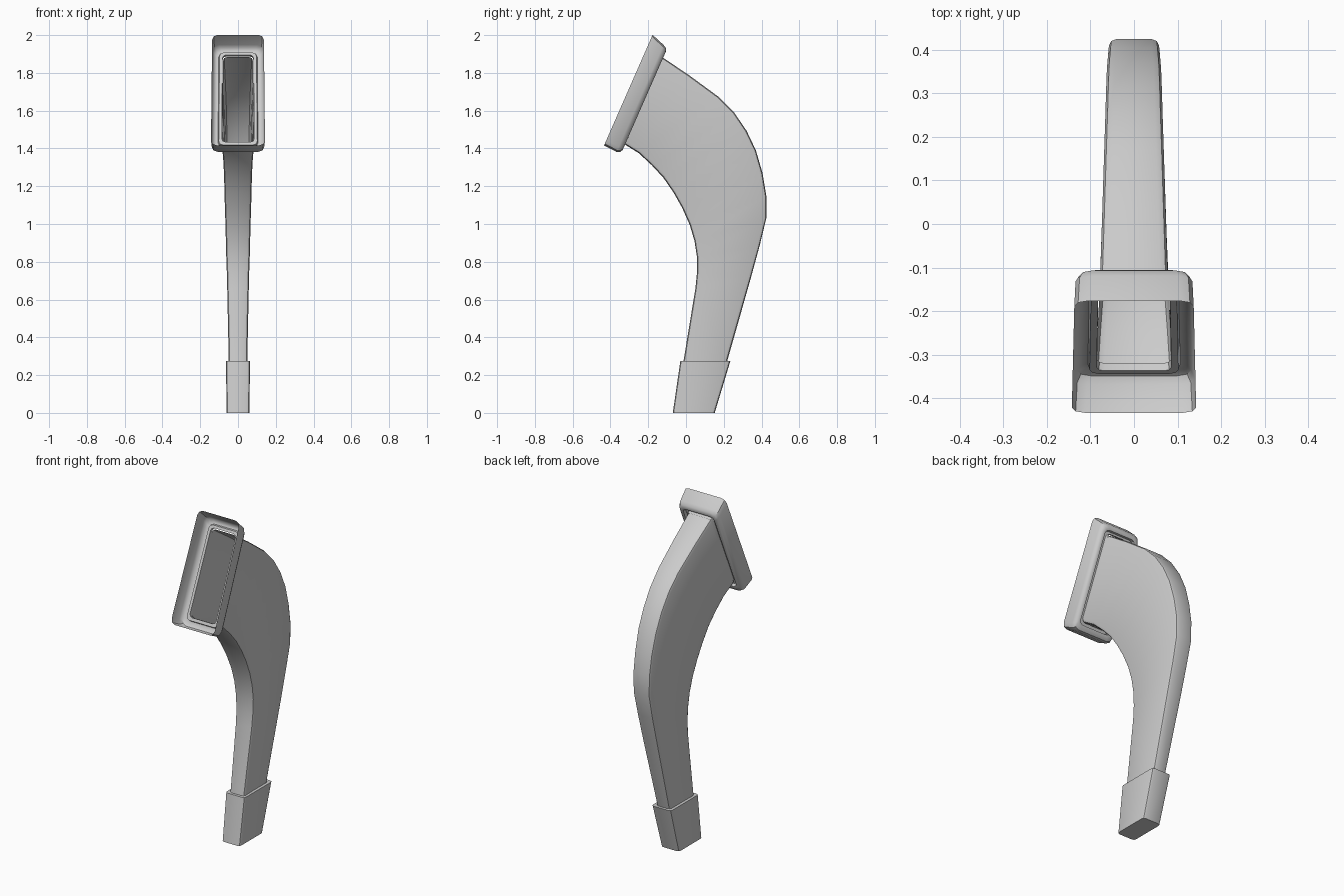
import bpy, bmesh, math
from mathutils import Vector

if "Cube" in bpy.data.objects:
    bpy.data.objects.remove(bpy.data.objects["Cube"])


def section(f, b, wf, wb, c, steps=2):
    """Rounded rectangle spanning from point f to point b (y, z), half widths wf / wb."""
    f, b = Vector(f), Vector(b)
    length = (b - f).length
    d = (b - f) / length
    pts = []
    corners = [(1, 0, 0), (1, 1, 90), (-1, 1, 180), (-1, 0, 270)]
    for sx, end, start in corners:
        for i in range(steps + 1):
            a = math.radians(start - 90 + 90 * i / steps)
            w = wb if end else wf
            x = sx * (w - c) + c * math.cos(a)
            t = (length - c if end else c) + c * math.sin(a)
            p = f + d * t
            pts.append((x, p.x, p.y))
    return pts


def loft(name, rings, cap_start=False, cap_end=False):
    """Skin a list of matching cross-sections."""
    bm = bmesh.new()
    loops = [[bm.verts.new(p) for p in r] for r in rings]
    n = len(loops[0])
    for a, b in zip(loops, loops[1:]):
        for i in range(n):
            j = (i + 1) % n
            bm.faces.new((a[i], a[j], b[j], b[i]))
    if cap_start:
        bm.faces.new(loops[0])
    if cap_end:
        bm.faces.new(loops[-1])
    bmesh.ops.recalc_face_normals(bm, faces=bm.faces)
    me = bpy.data.meshes.new(name)
    bm.to_mesh(me)
    bm.free()
    ob = bpy.data.objects.new(name, me)
    bpy.context.collection.objects.link(ob)
    bpy.ops.object.select_all(action='DESELECT')
    bpy.context.view_layer.objects.active = ob
    ob.select_set(True)
    bpy.ops.object.shade_smooth_by_angle(angle=math.radians(35))
    return ob


# curved hollow body: front point, back point, half width
body = [
    ((-.33, 1.425), (-.125, 1.883), .084),
    ((-.25, 1.375), (.02, 1.785), .079),
    ((-.18, 1.31), (.17, 1.675), .074),
    ((-.12, 1.245), (.255, 1.59), .071),
    ((-.065, 1.165), (.32, 1.495), .069),
    ((-.02, 1.085), (.37, 1.39), .067),
    ((.02, .995), (.405, 1.27), .064),
    ((.045, .91), (.425, 1.15), .062),
    ((.058, .825), (.425, 1.03), .060),
    ((.058, .74), (.39, .885), .057),
    ((.050, .66), (.345, .72), .055),
    ((-.014, .27), (.217, .27), .047),
]
loft("curved_leg", [section(f, b, w * 1.04, w * .93, .018) for f, b, w in body])

# foot sleeve with a small step at its top
foot = [
    ((-.07, 0), (.152, 0), .060),
    ((-.03, .275), (.235, .275), .064),
    ((-.014, .275), (.217, .275), .047),
]
loft("foot_sleeve", [section(f, b, w, w, .016) for f, b, w in foot], cap_start=True)

# tilted mounting collar: bottom, top, depth along its axis, half width, corner radius
U, N = Vector((.402, .916)), Vector((-.916, .402))
collar = [
    (1.122, 1.761, .966, .140, .030),
    (1.117, 1.736, .892, .137, .032),
    (1.124, 1.726, .874, .129, .032),
    (1.140, 1.710, .866, .116, .028),
    (1.156, 1.700, .868, .104, .024),
    (1.160, 1.695, .885, .100, .022),
    (1.178, 1.680, .885, .084, .018),
    (1.178, 1.680, .866, .083, .018),
]
loft("mount_collar", [section(U * lo + N * d, U * hi + N * d, w * 1.02, w * .98, c)
                      for lo, hi, d, w, c in collar])
